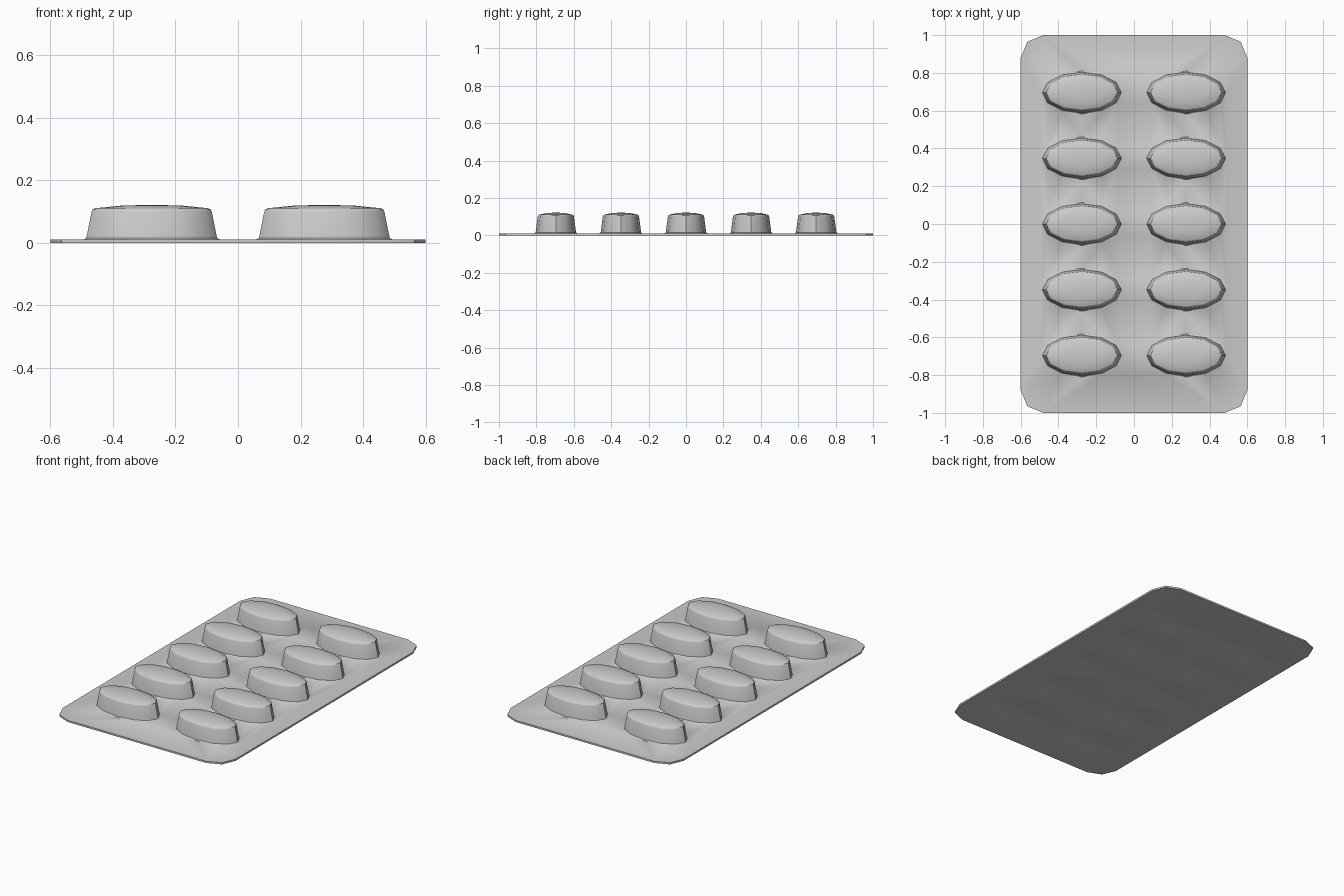
import bpy, bmesh
from math import sin, cos, pi

if "Cube" in bpy.data.objects:
    bpy.data.objects.remove(bpy.data.objects["Cube"])

SIDES = 12
CENTRES = [(sx * 0.276, j * 0.348) for sx in (-1, 1) for j in range(-2, 3)]


def card_outline(hx=0.6, hy=1.0, r=0.12, seg=2):
    """Rounded rectangle, counter-clockwise."""
    pts = []
    for k, (sx, sy) in enumerate([(1, 1), (-1, 1), (-1, -1), (1, -1)]):
        for i in range(seg + 1):
            a = (k + i / seg) * pi / 2
            pts.append((sx * (hx - r) + r * cos(a), sy * (hy - r) + r * sin(a)))
    return pts


def loop(bm, pts, z):
    return [bm.verts.new((x, y, z)) for x, y in pts]


def skin(bm, a, b):
    n = len(a)
    for i in range(n):
        bm.faces.new((a[i], a[(i + 1) % n], b[(i + 1) % n], b[i]))


def sheet(name, z, rim_z, rings, peak, up):
    """Flat card with a pocket (stack of oval rings) at every centre and a thin rim."""
    bm = bmesh.new()
    outer = loop(bm, card_outline(), z)
    n = len(outer)
    edges = [bm.edges.new((outer[i], outer[(i + 1) % n])) for i in range(n)]
    pockets = []
    for cx, cy in CENTRES:
        stack = [loop(bm, [(cx + rx * cos(2 * pi * i / SIDES), cy + ry * sin(2 * pi * i / SIDES))
                           for i in range(SIDES)], rz) for rx, ry, rz in rings]
        base = stack[0]
        edges += [bm.edges.new((base[i], base[(i + 1) % SIDES])) for i in range(SIDES)]
        pockets.append((stack, bm.verts.new((cx, cy, peak))))
    # flat area around the pockets
    bmesh.ops.triangle_fill(bm, use_beauty=True, use_dissolve=False, edges=edges,
                            normal=(0, 0, 1))
    # drop any fill that landed inside a pocket mouth
    inside = [f for f in bm.faces
              if any(all(v in s[0] for v in f.verts) for s, _ in pockets)]
    bmesh.ops.delete(bm, geom=inside, context='FACES_ONLY')
    # pocket walls and crowns
    for stack, tip in pockets:
        for a, b in zip(stack, stack[1:]):
            skin(bm, a, b)
        top = stack[-1]
        for i in range(SIDES):
            bm.faces.new((top[i], top[(i + 1) % SIDES], tip))
    # rim of the card
    skin(bm, loop(bm, card_outline(), rim_z), outer)
    bmesh.ops.recalc_face_normals(bm, faces=bm.faces[:])
    bm.normal_update()
    if (sum(f.normal.z * f.calc_area() for f in bm.faces) > 0) != up:
        bmesh.ops.reverse_faces(bm, faces=bm.faces[:])
    me = bpy.data.meshes.new(name)
    bm.to_mesh(me)
    bm.free()
    ob = bpy.data.objects.new(name, me)
    bpy.context.collection.objects.link(ob)
    bpy.ops.object.select_all(action='DESELECT')
    ob.select_set(True)
    bpy.context.view_layer.objects.active = ob
    bpy.ops.object.shade_smooth_by_angle(angle=0.7)
    return ob


# formed film with ten raised pockets
sheet("blister_film", 0.011, 0.004,
      [(0.218, 0.114, 0.011), (0.209, 0.108, 0.016), (0.192, 0.097, 0.100),
       (0.189, 0.094, 0.107), (0.180, 0.087, 0.111), (0.100, 0.048, 0.119)], 0.122, True)

# backing foil, very slightly dented under each pocket
sheet("backing_foil", 0.0, 0.004,
      [(0.209, 0.108, 0.0), (0.180, 0.087, 0.003)], 0.004, False)
